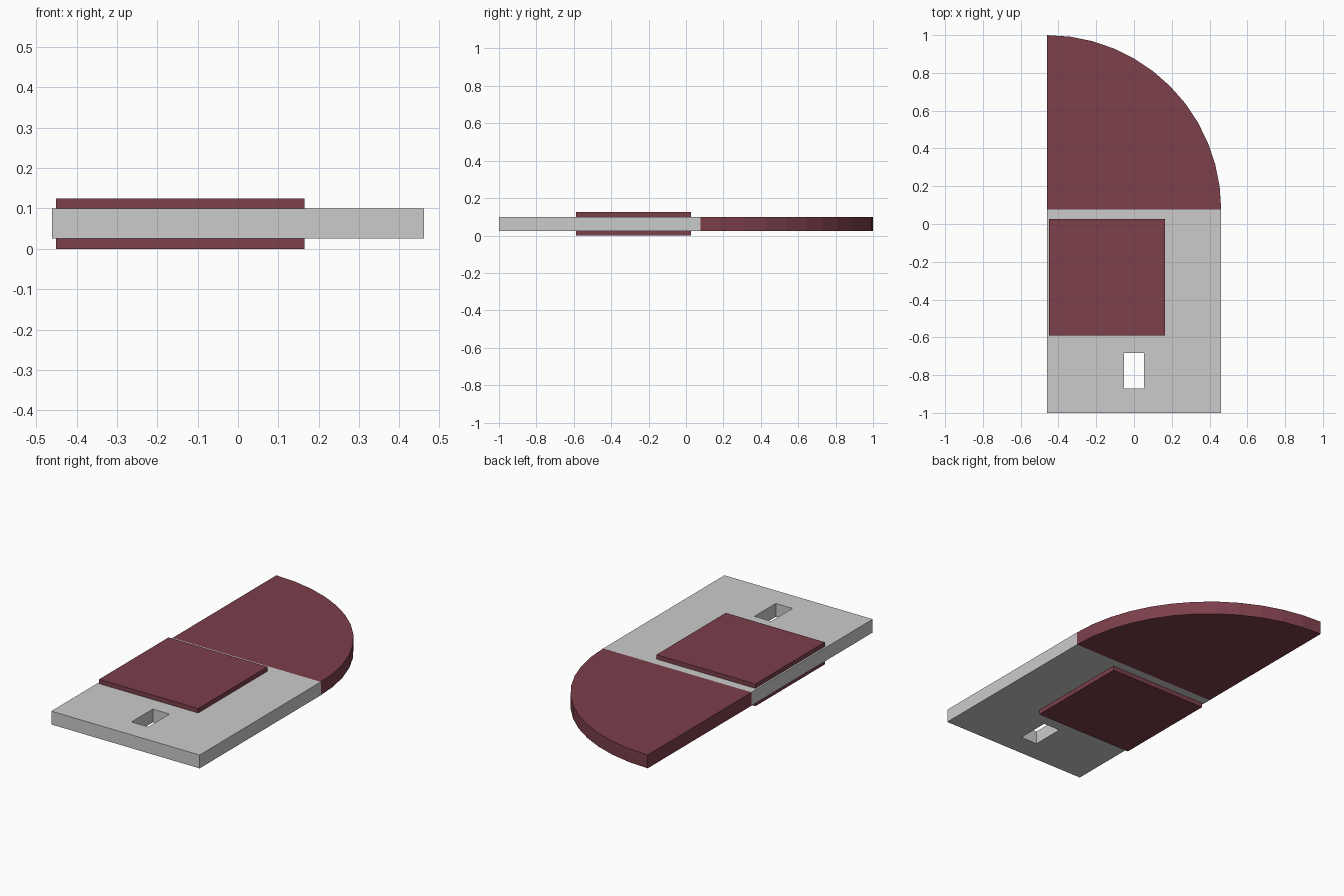
import bpy, bmesh
from math import sin, cos, pi

if "Cube" in bpy.data.objects:
    bpy.data.objects.remove(bpy.data.objects["Cube"])

W = 0.4615            # half width of the plate
Z0, Z1 = 0.025, 0.1   # plate bottom and top
SPLIT = 0.077         # line where plate meets the rounded end
R = 2 * W

red = bpy.data.materials.new("dark_red")
red.diffuse_color = (0.2, 0.05, 0.07, 1)
red.use_nodes = True
red.node_tree.nodes["Principled BSDF"].inputs["Base Color"].default_value = red.diffuse_color


def rect(x0, x1, y0, y1):
    return [(x0, y0), (x1, y0), (x1, y1), (x0, y1)]


def slab(name, outline, z0, z1, hole=None, mat=None):
    """Extrude a flat outline from z0 to z1, with an optional matching hole."""
    bm = bmesh.new()
    outer = [bm.verts.new((x, y, z0)) for x, y in outline]
    if hole:
        inner = [bm.verts.new((x, y, z0)) for x, y in hole]
        n = len(outer)
        faces = [bm.faces.new((outer[i], outer[(i + 1) % n], inner[(i + 1) % n], inner[i]))
                 for i in range(n)]
    else:
        faces = [bm.faces.new(outer)]
    ext = bmesh.ops.extrude_face_region(bm, geom=faces, use_keep_orig=True)
    verts = [g for g in ext["geom"] if isinstance(g, bmesh.types.BMVert)]
    bmesh.ops.translate(bm, verts=verts, vec=(0, 0, z1 - z0))
    bmesh.ops.recalc_face_normals(bm, faces=bm.faces)
    mesh = bpy.data.meshes.new(name)
    bm.to_mesh(mesh)
    bm.free()
    if mat:
        mesh.materials.append(mat)
    ob = bpy.data.objects.new(name, mesh)
    bpy.context.collection.objects.link(ob)
    return ob


# Grey plate with a rectangular slot
slab("base_plate", rect(-W, W, -1, SPLIT), Z0, Z1,
     hole=rect(-0.052, 0.052, -0.872, -0.683))

# Quarter-round end
arc = [(-W + R * cos(i * pi / 24), SPLIT + R * sin(i * pi / 24)) for i in range(13)]
slab("rounded_end", [(-W, SPLIT)] + arc, Z0, Z1, mat=red)

# Thin square pads on both faces
pad = rect(-0.451, 0.165, -0.589, 0.027)
slab("top_pad", pad, Z1, Z1 + 0.025, mat=red)
slab("bottom_pad", pad, 0, Z0, mat=red)
